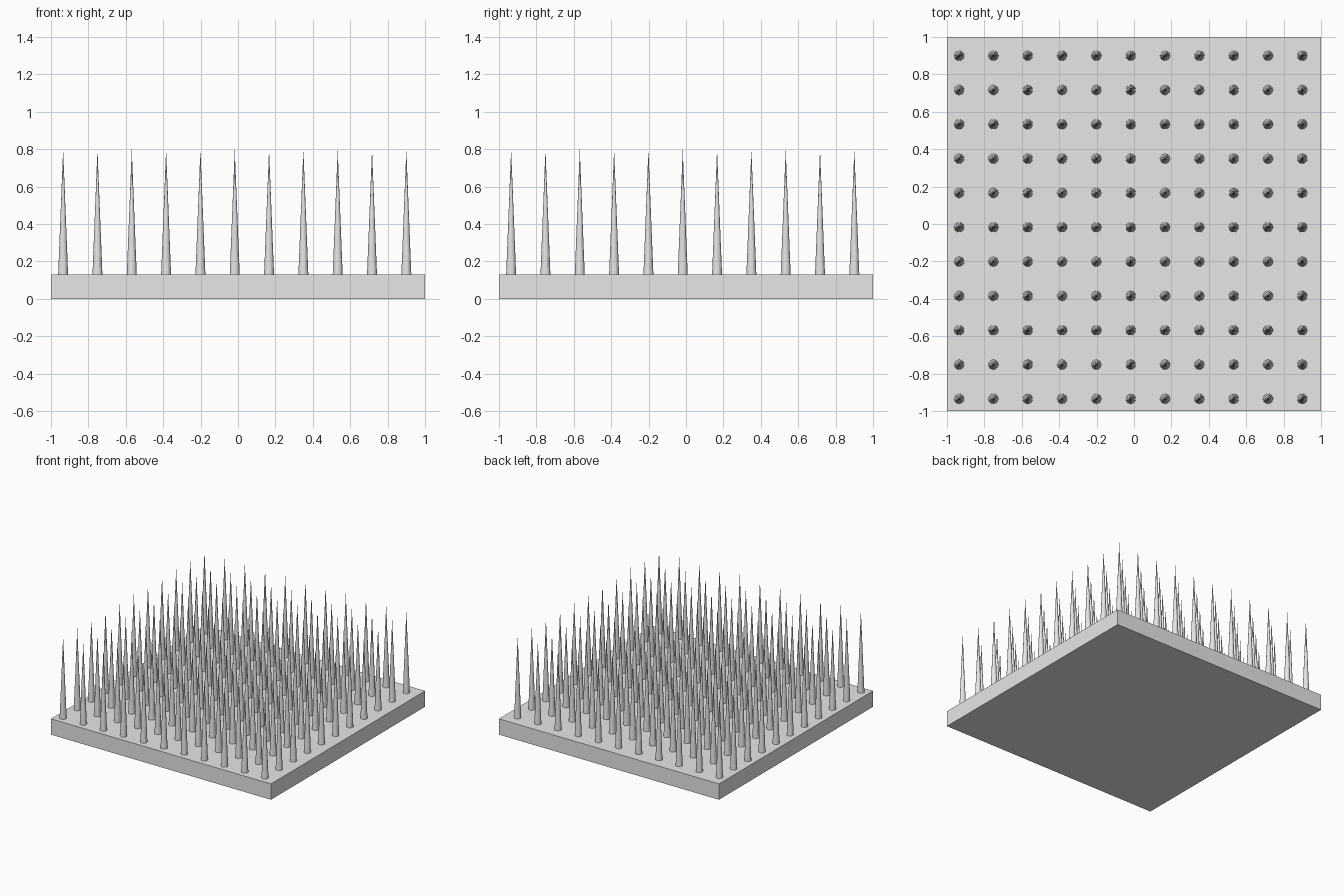
import bpy
import bmesh
from mathutils import Matrix

cube = bpy.data.objects.get("Cube")
if cube:
    bpy.data.objects.remove(cube, do_unlink=True)

BASE_TOP = 0.13
TIP = 0.80
RADIUS = 0.027
COUNT = 11
FIRST = -0.935
PITCH = 0.1835
SINK = 0.01

grey = bpy.data.materials.new("light grey")
grey.use_nodes = True
colour = (0.8, 0.8, 0.8, 1)
grey.diffuse_color = colour
grey.node_tree.nodes["Principled BSDF"].inputs["Base Color"].default_value = colour


def add_object(name, bm):
    mesh = bpy.data.meshes.new(name)
    bm.to_mesh(mesh)
    bm.free()
    mesh.materials.append(grey)
    obj = bpy.data.objects.new(name, mesh)
    bpy.context.collection.objects.link(obj)
    return obj


# Square base slab
bm = bmesh.new()
bmesh.ops.create_cube(bm, size=1, matrix=Matrix.Translation((0, 0, BASE_TOP / 2))
                      @ Matrix.Diagonal((2, 2, BASE_TOP, 1)))
add_object("base_plate", bm)

# One pointed spike, its foot sunk slightly into the slab
height = TIP - BASE_TOP + SINK
bm = bmesh.new()
bmesh.ops.create_cone(bm, cap_ends=True, segments=16, radius1=RADIUS, radius2=0,
                      depth=height,
                      matrix=Matrix.Translation((FIRST, FIRST, TIP - height / 2)))
bmesh.ops.remove_doubles(bm, verts=bm.verts, dist=0.0001)
spikes = add_object("spikes", bm)

# Repeat the spike into a square grid
for axis in range(2):
    array = spikes.modifiers.new("rows" if axis else "columns", 'ARRAY')
    array.count = COUNT
    array.use_relative_offset = False
    array.use_constant_offset = True
    offset = [0, 0, 0]
    offset[axis] = PITCH
    array.constant_offset_displace = offset
